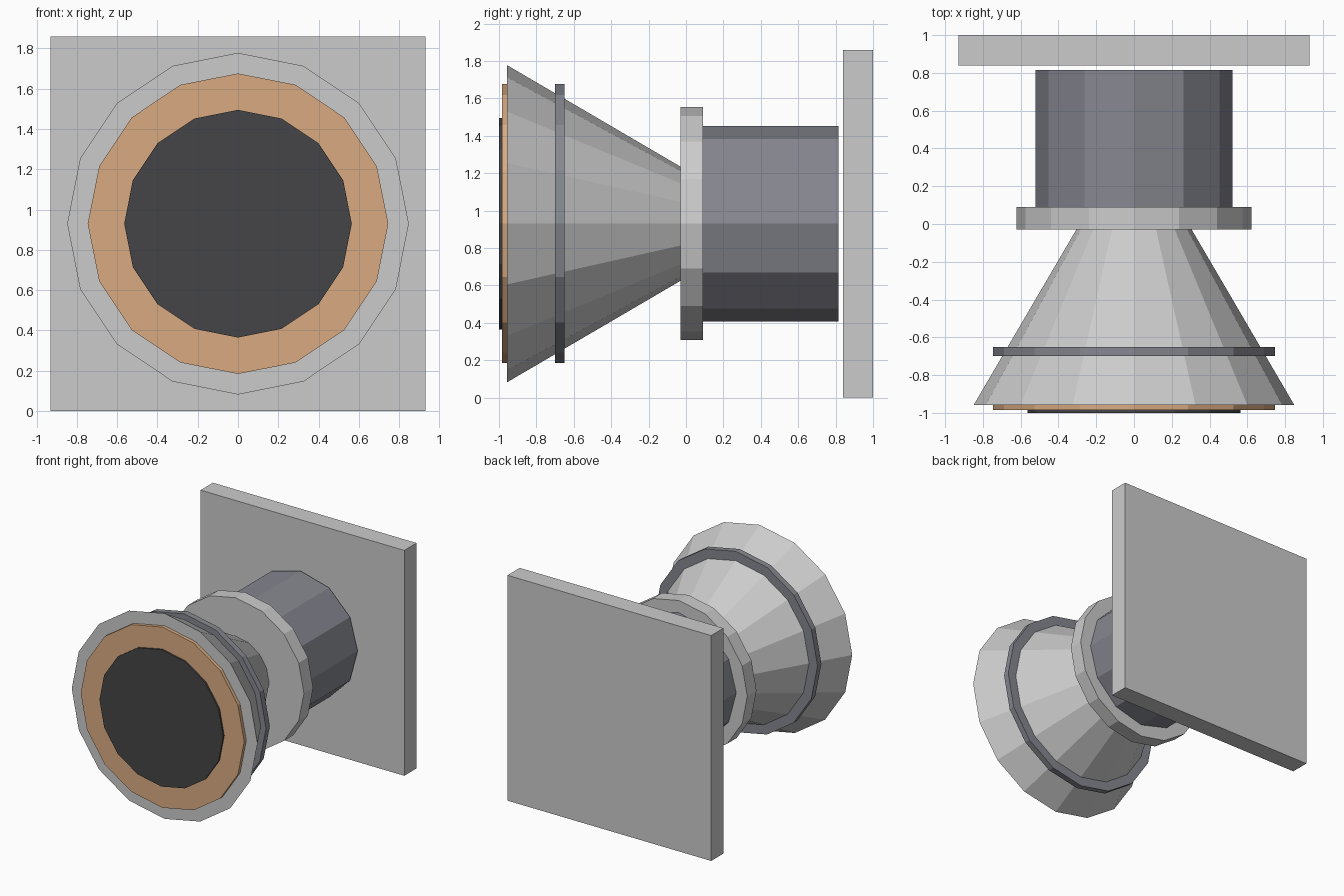
import bpy, bmesh, math

if "Cube" in bpy.data.objects:
    bpy.data.objects.remove(bpy.data.objects["Cube"])

CZ = 0.93  # height of the lamp axis


def material(name, rgb):
    m = bpy.data.materials.new(name)
    m.diffuse_color = (*rgb, 1.0)
    m.use_nodes = True
    m.node_tree.nodes["Principled BSDF"].inputs["Base Color"].default_value = m.diffuse_color
    return m


def add_object(name, bm, mat=None):
    bmesh.ops.recalc_face_normals(bm, faces=bm.faces)
    mesh = bpy.data.meshes.new(name)
    bm.to_mesh(mesh)
    bm.free()
    ob = bpy.data.objects.new(name, mesh)
    bpy.context.collection.objects.link(ob)
    if mat:
        mesh.materials.append(mat)
    return ob


def drum(name, y0, r0, y1, r1, sides=16, mat=None):
    """Capped drum along y, with a corner straight above the axis."""
    bm = bmesh.new()
    rings = []
    for y, r in ((y0, r0), (y1, r1)):
        angles = [2 * math.pi * i / sides for i in range(sides)]
        rings.append([bm.verts.new((r * math.sin(a), y, CZ + r * math.cos(a))) for a in angles])
    a, b = rings
    for i in range(sides):
        j = (i + 1) % sides
        bm.faces.new((a[i], a[j], b[j], b[i]))
    bm.faces.new(a)
    bm.faces.new(b)
    return add_object(name, bm, mat)


dark = material("dark_steel", (0.24, 0.245, 0.28))
black = material("black", (0.06, 0.06, 0.063))
copper = material("copper", (0.70, 0.41, 0.22))

# Square mounting plate at the back
bm = bmesh.new()
bmesh.ops.create_cube(bm, size=1)
for v in bm.verts:
    v.co = (v.co.x * 1.86, 0.92 + v.co.y * 0.16, CZ + v.co.z * 1.86)
add_object("back_plate", bm)

# Body and collar
drum("body_cylinder", 0.05, 0.522, 0.815, 0.522, 12, dark)
drum("collar", -0.03, 0.623, 0.09, 0.623)

# Flared bell with its band
drum("bell", -0.957, 0.848, 0.0, 0.288)
drum("bell_band", -0.70, 0.746, -0.65, 0.746, mat=dark)

# Front discs
drum("copper_disc", -0.985, 0.746, -0.95, 0.746, mat=copper)
drum("mouth_disc", -1.0, 0.565, -0.97, 0.565, mat=black)
